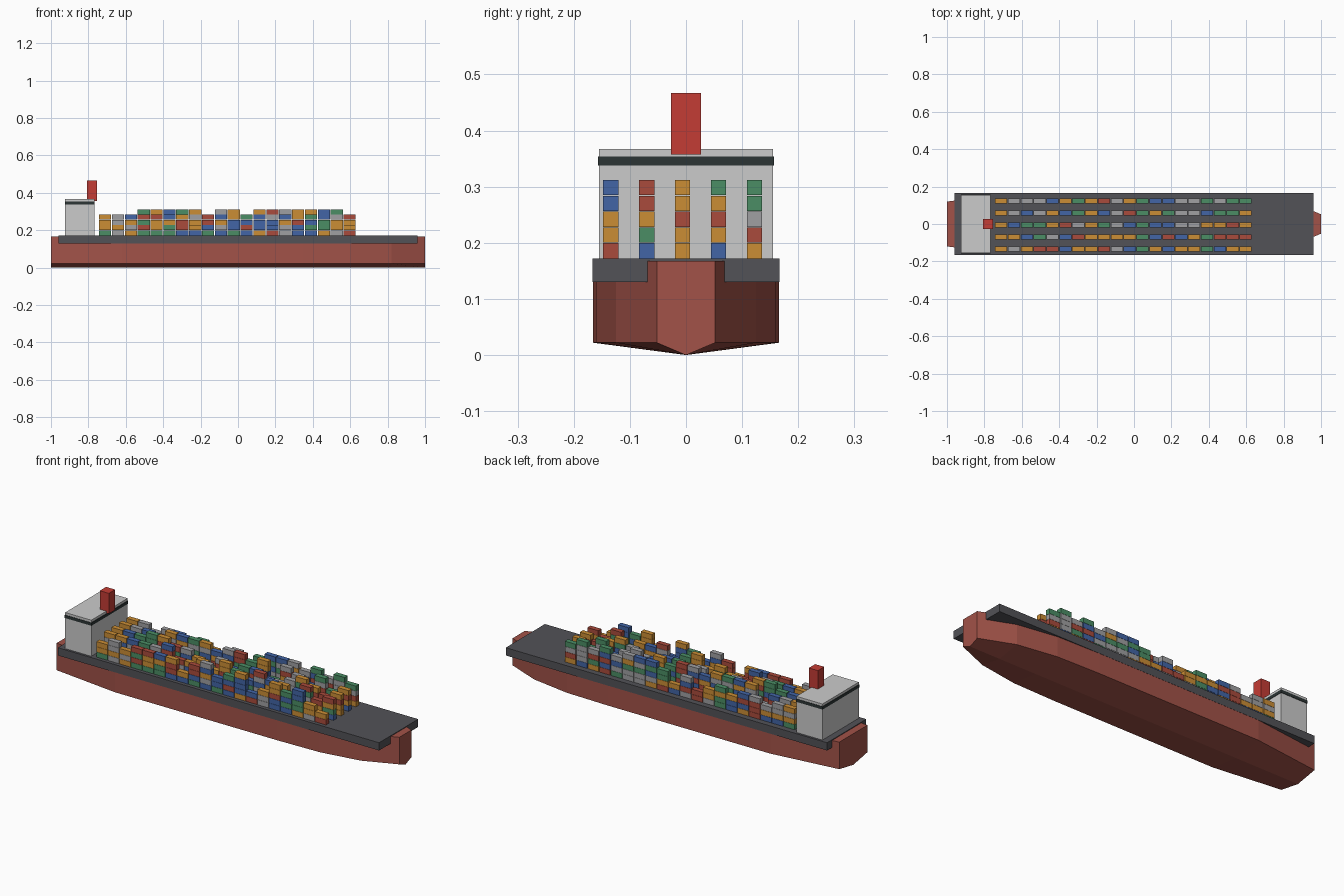
import bpy, bmesh, random
from mathutils import Matrix, Vector

if "Cube" in bpy.data.objects:
    bpy.data.objects.remove(bpy.data.objects["Cube"])

random.seed(7)


def material(name, rgb):
    m = bpy.data.materials.new(name)
    m.diffuse_color = (*rgb, 1)
    m.use_nodes = True
    m.node_tree.nodes["Principled BSDF"].inputs["Base Color"].default_value = m.diffuse_color
    return m


def finish(name, bm, mat=None):
    bmesh.ops.recalc_face_normals(bm, faces=bm.faces)
    me = bpy.data.meshes.new(name)
    bm.to_mesh(me)
    bm.free()
    ob = bpy.data.objects.new(name, me)
    bpy.context.collection.objects.link(ob)
    if mat:
        me.materials.append(mat)
    return ob


def add_box(bm, lo, hi):
    lo, hi = Vector(lo), Vector(hi)
    mat = Matrix.Translation((lo + hi) / 2) @ Matrix.Diagonal((*(hi - lo), 1))
    bmesh.ops.create_cube(bm, size=1, matrix=mat)


def box(name, lo, hi, mat=None):
    bm = bmesh.new()
    add_box(bm, lo, hi)
    return finish(name, bm, mat)


# Hull: five-sided section lofted through stations of (x, half width)
stations = [(-1, .12), (-.62, .166), (.35, .166), (.6, .16), (.82, .125), (1, .052)]
bm = bmesh.new()
rings = [[bm.verts.new((x, y, z)) for y, z in
          ((-w, .168), (-w, .022), (0, 0), (w, .022), (w, .168))] for x, w in stations]
for a, b in zip(rings, rings[1:]):
    for i in range(5):
        j = (i + 1) % 5
        bm.faces.new((a[i], a[j], b[j], b[i]))
bm.faces.new(rings[0])
bm.faces.new(rings[-1])
finish("hull", bm, material("hull_red", (.36, .085, .065)))

# Deck slab
box("deck", (-.96, -.167, .13), (.96, .167, .172), material("deck_grey", (.085, .085, .095)))

# Bridge block with window band, and funnel
box("bridge_block", (-.924, -.155, .13), (-.768, .155, .367), material("bridge_white", (.6, .6, .6)))
box("bridge_windows", (-.926, -.157, .338), (-.766, .157, .354), material("window_dark", (.025, .035, .035)))
box("funnel", (-.807, -.027, .357), (-.753, .027, .467), material("funnel_red", (.55, .045, .035)))

# Container stacks: 20 bays, 5 rows, random heights, one mesh per colour
colours = {"orange": (.6, .27, .035), "blue": (.055, .13, .38), "red": (.4, .07, .045),
           "green": (.07, .27, .13), "grey": (.35, .35, .36)}
groups = {c: bmesh.new() for c in colours}
low_bays = {0, 1, 2, 8, 11, 19}
for bay in range(20):
    top = 4 if bay in low_bays else 5
    tallest = random.randrange(5)
    for row in range(5):
        tiers = top if row == tallest else min(top, random.choice((2, 3, 3, 4, 4, 5)))
        x, y = -.743 + bay * .0688, -.1475 + row * .064
        for t in range(tiers):
            z = .172 + t * .0282
            add_box(groups[random.choice(list(colours))],
                    (x, y, z), (x + .065, y + .027, z + .0272))
for c, g in groups.items():
    finish(c + "_containers", g, material("container_" + c, colours[c]))
